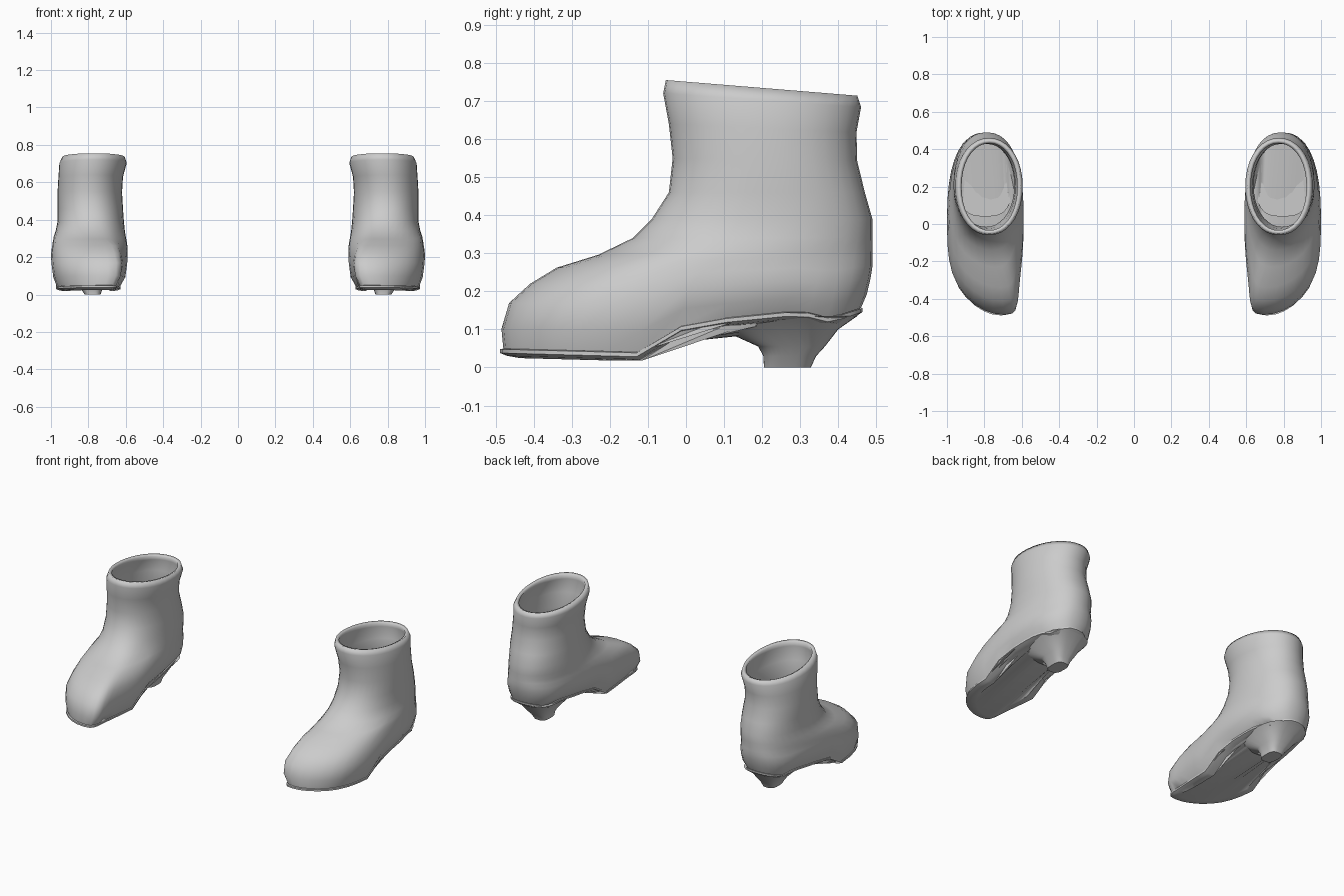
import bpy, bmesh, math

cube = bpy.data.objects.get("Cube")
if cube:
    bpy.data.objects.remove(cube, do_unlink=True)

leather = bpy.data.materials.new("plain grey")
leather.use_nodes = True
grey = (0.6, 0.6, 0.6, 1)
leather.diffuse_color = grey
leather.node_tree.nodes["Principled BSDF"].inputs["Base Color"].default_value = grey

SIDES = 36
BLEND = 0.34      # level above which the rings are flat
WELT = [(-.49, .05), (-.12, .04), (-.06, .07), (0, .12), (.3, .15), (.38, .13), (.47, .16)]


def welt_height(y):
    """Height of the seam between upper and sole, which rises over the arch."""
    if y <= WELT[0][0]:
        return WELT[0][1]
    for (y_a, z_a), (y_b, z_b) in zip(WELT, WELT[1:]):
        if y <= y_b:
            return z_a + (z_b - z_a) * (y - y_a) / (y_b - y_a)
    return WELT[-1][1]


def outline(front, back, inner, outer, skew=0, power=2.0):
    """Rounded plan outline whose toe leans towards the inner side."""
    points = []
    for step in range(SIDES):
        angle = math.tau * step / SIDES
        c, s = math.cos(angle), math.sin(angle)
        u = math.copysign(abs(c) ** (2 / power), c)
        v = math.copysign(abs(s) ** (2 / power), s)
        x = (inner + outer) / 2 + u * (outer - inner) / 2
        y = (front + back) / 2 + v * (back - front) / 2
        points.append((x - skew * max(0, -v) ** 5, y))
    return points


def loft(name, rings, side, cap_start=True, cap_end=True, wall=0):
    """Skin a stack of equal rings into one smooth part."""
    bm = bmesh.new()
    loops = [[bm.verts.new((side * x, y, z)) for x, y, z in ring] for ring in rings]
    for low, high in zip(loops, loops[1:]):
        for i in range(SIDES):
            j = (i + 1) % SIDES
            bm.faces.new((low[i], low[j], high[j], high[i]))
    for wanted, loop in ((cap_start, loops[0]), (cap_end, loops[-1])):
        if wanted:
            # strips across the outline follow the curved seam
            half = SIDES // 2
            for i in range(half):
                quad = [loop[i], loop[i + 1], loop[(SIDES - i - 1) % SIDES], loop[(SIDES - i) % SIDES]]
                bm.faces.new(list(dict.fromkeys(quad)))
    bmesh.ops.recalc_face_normals(bm, faces=bm.faces)
    # an open shell must point away from its own axis
    if not cap_end and bm.calc_volume(signed=True) < 0:
        bmesh.ops.reverse_faces(bm, faces=bm.faces)
    mesh = bpy.data.meshes.new(name)
    bm.to_mesh(mesh)
    bm.free()
    mesh.materials.append(leather)
    part = bpy.data.objects.new(name, mesh)
    bpy.context.collection.objects.link(part)
    if wall:
        shell = part.modifiers.new("wall", "SOLIDIFY")
        shell.thickness = wall
        shell.offset = -1
    bpy.ops.object.select_all(action="DESELECT")
    part.select_set(True)
    bpy.context.view_layer.objects.active = part
    bpy.ops.object.shade_smooth_by_angle(angle=math.radians(50))
    return part


# level, front, back, inner, outer, toe skew, squareness
UPPER = [
    (0, -.48, .46, .63, .97, .09, 2.5),
    (.06, -.485, .475, .6, .99, .1, 2.5),
    (.14, -.465, .485, .59, 1, .1, 2.5),
    (.2, -.41, .49, .59, .995, .09, 2.4),
    (.25, -.34, .49, .595, .99, .08, 2.3),
    (.29, -.23, .49, .6, .985, .05, 2.2),
    (.34, -.14, .49, .605, .975, .03, 2.2),
    (.39, -.09, .49, .61, .965, .01, 2.2),
    (.46, -.045, .47, .615, .965, 0, 2.2),
    (.55, -.035, .45, .62, .965, 0, 2.1),
    (.64, -.045, .448, .615, .96, 0, 2.1),
    (.72, -.06, .46, .595, .955, 0, 2.1),
    (.755, -.053, .45, .605, .94, 0, 2.1),
]


def upper_ring(level, *shape):
    ring = []
    for x, y in outline(*shape):
        seam = welt_height(y)
        z = seam + (BLEND - seam) * level / BLEND if level < BLEND else level
        # the collar dips towards the heel
        z -= .08 * (y + .05) * max(0, (level - .5) / .25)
        ring.append((x, y, z))
    return ring


# drop below the seam, growth of the outline
SOLE = [(-.003, -.02), (.002, .004), (.012, .004), (.019, -.015), (.024, -.05)]


def sole_ring(drop, grow):
    shape = outline(-.485 - grow, .46 + grow, .63 - grow, .97 + grow, .09, 2.5)
    return [(x, y, welt_height(y) - drop) for x, y in shape]


# height, front, back, inner, outer
HEEL = [
    (.135, .04, .45, .65, .94),
    (.1, .09, .4, .68, .9),
    (.055, .19, .365, .71, .86),
    (.03, .203, .342, .725, .84),
    (0, .205, .328, .735, .82),
]


def heel_ring(z, *shape):
    return [(x, y, z) for x, y in outline(*shape, power=3)]


for label, side in (("left", 1), ("right", -1)):
    loft(label + "_boot_upper", [upper_ring(*row) for row in UPPER], side,
         cap_end=False, wall=.02)
    loft(label + "_sole", [sole_ring(*row) for row in SOLE], side)
    loft(label + "_heel", [heel_ring(*row) for row in HEEL], side)
